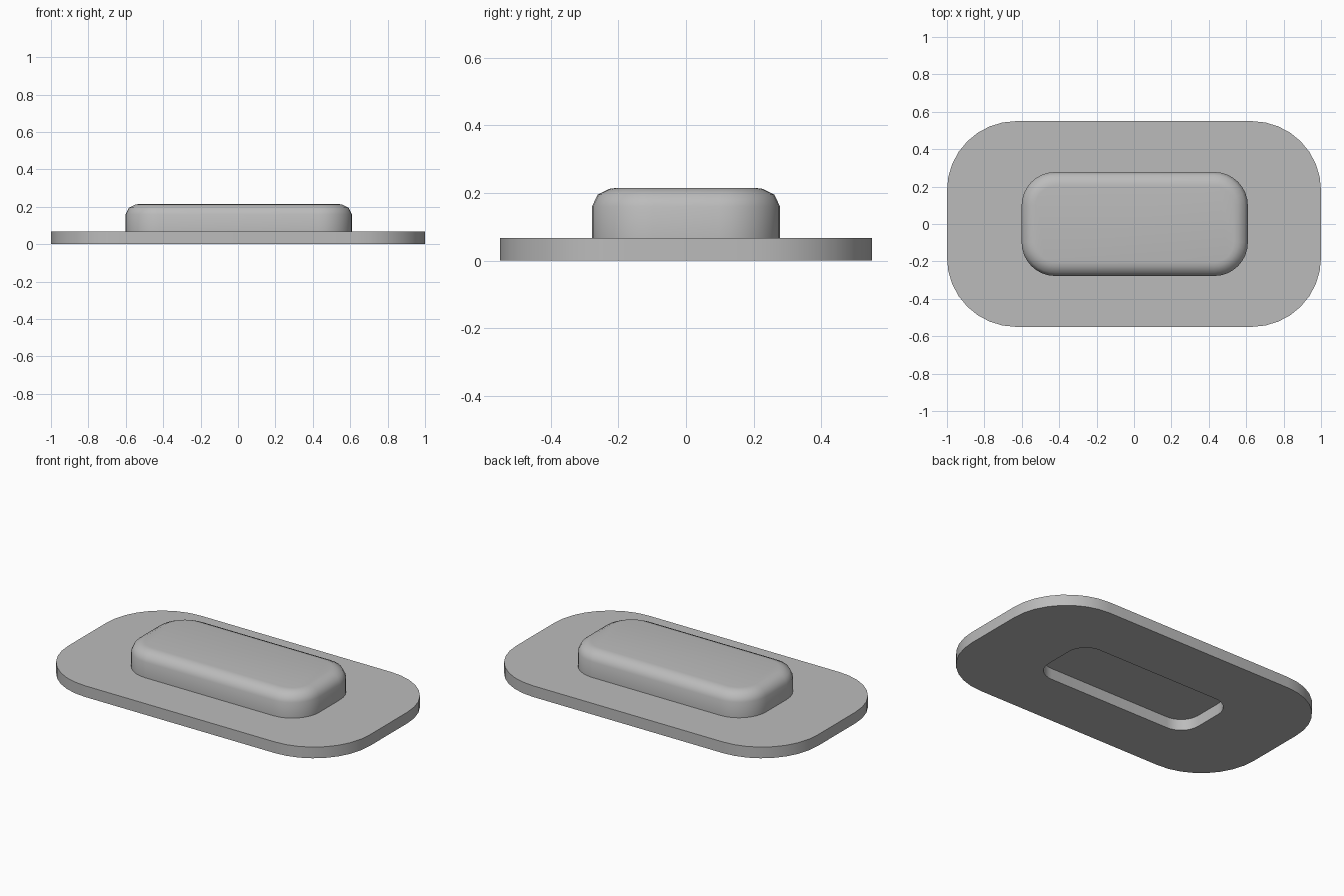
import bpy, bmesh, math

cube = bpy.data.objects.get("Cube")
if cube:
    bpy.data.objects.remove(cube, do_unlink=True)

grey = bpy.data.materials.new("plain grey")
grey.use_nodes = True
colour = (0.5, 0.5, 0.5, 1)
grey.diffuse_color = colour
grey.node_tree.nodes["Principled BSDF"].inputs["Base Color"].default_value = colour

PLATE_TOP = 0.067
STEPS = 8


def rounded_loop(bm, half_x, half_y, radius, z, centre_x=0.0):
    """Ring of vertices around a rounded rectangle."""
    verts = []
    for corner, (sx, sy) in enumerate([(1, 1), (-1, 1), (-1, -1), (1, -1)]):
        for i in range(STEPS + 1):
            a = (corner + i / STEPS) * math.pi / 2
            verts.append(bm.verts.new((
                centre_x + sx * (half_x - radius) + radius * math.cos(a),
                sy * (half_y - radius) + radius * math.sin(a), z)))
    return verts


def bridge(bm, lower, upper):
    n = len(lower)
    for i in range(n):
        j = (i + 1) % n
        bm.faces.new((lower[i], lower[j], upper[j], upper[i]))


def finish(bm, name, angle):
    bmesh.ops.recalc_face_normals(bm, faces=bm.faces)
    mesh = bpy.data.meshes.new(name)
    bm.to_mesh(mesh)
    bm.free()
    mesh.materials.append(grey)
    obj = bpy.data.objects.new(name, mesh)
    bpy.context.collection.objects.link(obj)
    bpy.ops.object.select_all(action="DESELECT")
    obj.select_set(True)
    bpy.context.view_layer.objects.active = obj
    bpy.ops.object.shade_smooth_by_angle(angle=math.radians(angle))


# Base plate: a flat ring with a rounded slot through it
bm = bmesh.new()
outer_low, outer_high = [rounded_loop(bm, 1.0, 0.55, 0.37, z) for z in (0, PLATE_TOP)]
slot_low, slot_high = [rounded_loop(bm, 0.53, 0.205, 0.12, z, 0.004) for z in (0, PLATE_TOP)]
bridge(bm, outer_low, outer_high)
bridge(bm, outer_high, slot_high)
bridge(bm, slot_high, slot_low)
bridge(bm, slot_low, outer_low)
finish(bm, "base_plate", 30)

# Raised pad: straight wall, softened shoulder and flat top
bm = bmesh.new()
profile = [(0, PLATE_TOP), (0, 0.16), (0.017, 0.195), (0.052, 0.212), (0.075, 0.215)]
loops = [rounded_loop(bm, 0.605 - d, 0.278 - d, 0.18 - d, z, 0.004) for d, z in profile]
for lower, upper in zip(loops, loops[1:]):
    bridge(bm, lower, upper)
bm.faces.new(loops[0])
bm.faces.new(loops[-1])
finish(bm, "raised_pad", 40)
